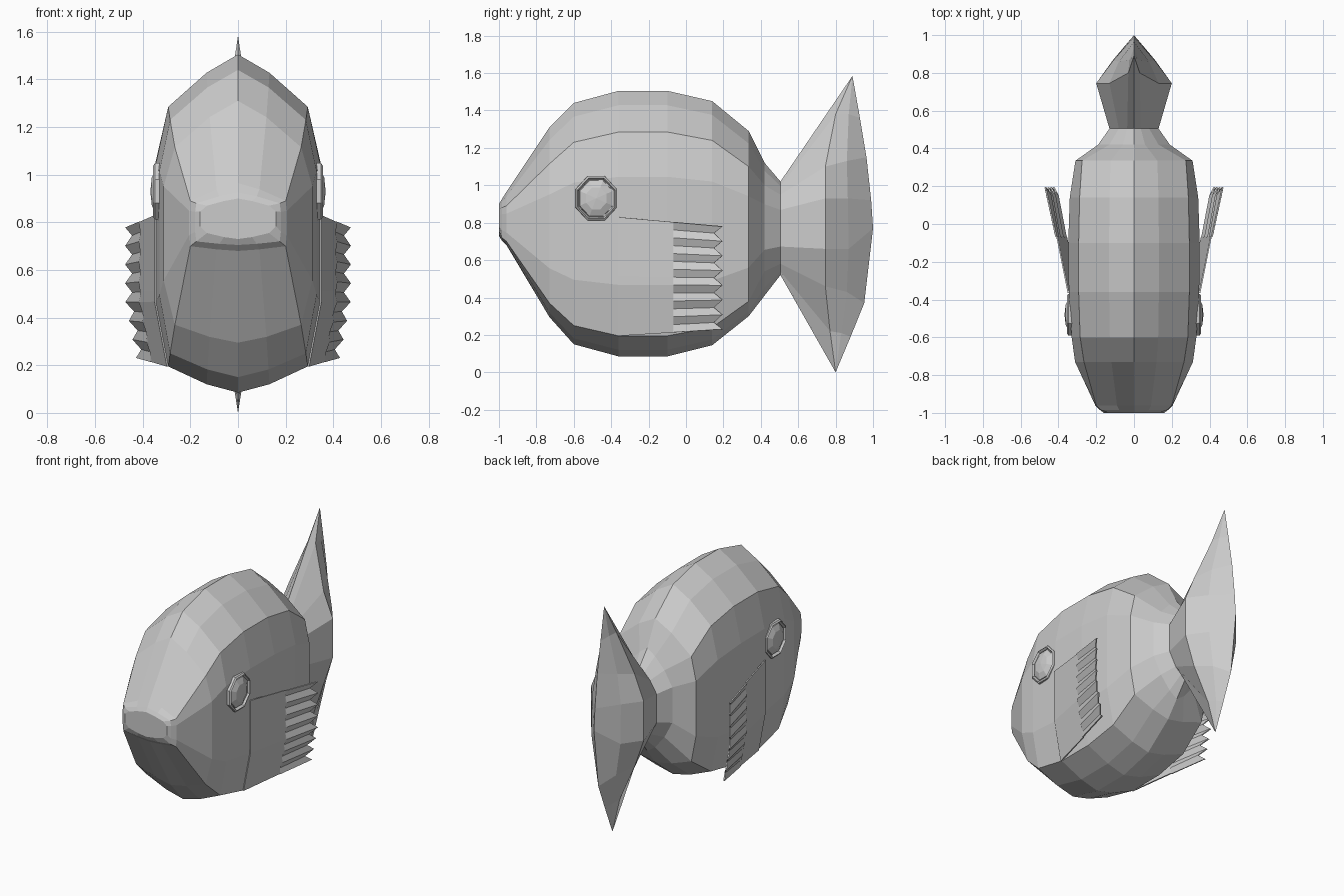
import bpy, bmesh, math

if "Cube" in bpy.data.objects:
    bpy.data.objects.remove(bpy.data.objects["Cube"])


def half_mesh(name, rows, cap=False, thick=0):
    """Skin rows of points on the +x half, then mirror across x = 0."""
    bm = bmesh.new()
    grid = [[bm.verts.new(p) for p in r] for r in rows]
    for a, b in zip(grid, grid[1:]):
        for i in range(len(a) - 1):
            bm.faces.new((a[i], a[i + 1], b[i + 1], b[i]))
    if cap:
        bm.faces.new(grid[0])
    bmesh.ops.remove_doubles(bm, verts=bm.verts, dist=0.0005)
    bmesh.ops.recalc_face_normals(bm, faces=bm.faces)
    me = bpy.data.meshes.new(name)
    bm.to_mesh(me)
    bm.free()
    ob = bpy.data.objects.new(name, me)
    bpy.context.collection.objects.link(ob)
    if thick:
        s = ob.modifiers.new("thickness", 'SOLIDIFY')
        s.thickness = thick
        s.offset = 0
    m = ob.modifiers.new("mirror", 'MIRROR')
    m.use_mirror_merge = not thick
    return ob


def section(y, top, sh, lo, bot, ex, w):
    """Half cross-section: ridge, shoulder edge, flank, lower edge, keel."""
    d = sh - lo
    return [(0, y, top), (ex * .45, y, top - (top - sh) * .35), (ex, y, sh),
            (w, y, sh - .22 * d), (w, y, lo + .25 * d), (ex, y, lo),
            (ex * .45, y, bot + (lo - bot) * .32), (0, y, bot)]


# Body: y, top, shoulder, lower edge, bottom, edge half-width, flank half-width
body = [
    (-1.0, .90, .87, .755, .73, .13, .16),
    (-.985, .925, .88, .72, .705, .175, .18),
    (-.96, .965, .89, .70, .68, .20, .205),
    (-.73, 1.31, 1.115, .37, .295, .265, .312),
    (-.60, 1.44, 1.23, .25, .15, .285, .33),
    (-.36, 1.505, 1.285, .195, .085, .293, .345),
    (-.10, 1.505, 1.285, .195, .085, .293, .348),
    (.14, 1.45, 1.24, .24, .145, .288, .34),
    (.335, 1.29, 1.10, .38, .30, .275, .31),
    (.42, 1.12, 1.0, .54, .41, .13, .19),
    (.505, 1.02, .95, .58, .52, .08, .13),
]
sections = [section(*r) for r in body]
half_mesh("body", sections, cap=True)

# Tail fin: flares from the neck to a side ridge, then closes to the rear edge
top_tip, low_tip = (0, .89, 1.585), (0, .80, 0)
ridge = [top_tip, (.03, .80, 1.38), (.13, .745, 1.10), (.20, .745, .93),
         (.20, .745, .66), (.13, .745, .46), (.035, .77, .22), low_tip]
rear_slope = [top_tip, (.025, .87, 1.38), (.08, .86, 1.13), (.11, .865, .93),
              (.11, .87, .66), (.07, .86, .43), (.02, .83, .21), low_tip]
rear_edge = [top_tip, (0, .93, 1.36), (0, .965, 1.15), (0, .99, .92),
             (0, 1.0, .77), (0, .953, .37), (0, .88, .19), low_tip]
half_mesh("tail_fin", [sections[-1], ridge, rear_slope, rear_edge])

# Side fins: hug the flank in front, splay out to a pleated, toothed rear edge
fin = []
N = 14
for i in range(N + 1):
    t = i / N
    tooth = i % 2
    row = []
    for y, pleat in ((-.365, 0), (-.07, 0), (-.065, .006), (.195 - .045 * tooth, .01)):
        u = (y + .365) / .56
        z = (.83 - .05 * u) * (1 - t) + (.195 + .035 * u) * t
        flank = .347 - max(0, .47 - z) * .19
        x = flank + .113 * u + pleat * (-1 if tooth else 1)
        row.append((x, y, z))
    fin.append(row)
half_mesh("side_fins", fin, thick=.008)


# Eyes: raised octagonal rim around a faceted eyeball
def ring(x, r, n=8):
    return [(x, -.48 + r * .97 * math.cos(a), .93 + r * 1.05 * math.sin(a))
            for a in [math.tau * (i + .5) / n for i in range(n + 1)]]


half_mesh("eye_rims", [ring(.31, .125), ring(.348, .122), ring(.356, .112),
                       ring(.345, .105), ring(.31, .10)])
half_mesh("eyeballs", [ring(.32, .105), ring(.345, .098), ring(.362, .06),
                       ring(.368, 0)])
